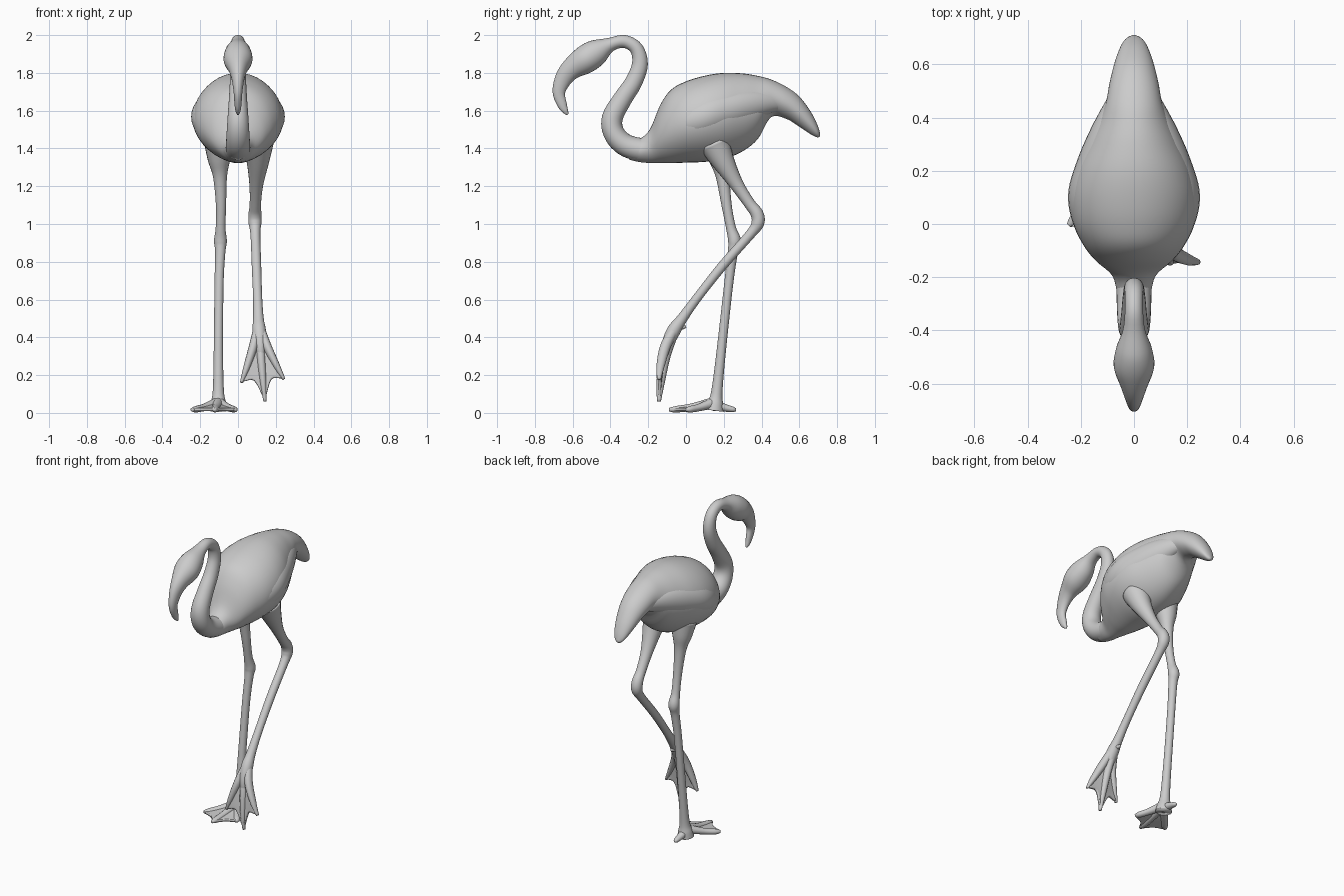
import bpy, math
from mathutils import Vector


def spline(pts, steps=5):
    """Catmull-Rom through tuples of any length."""
    out = []
    for i in range(len(pts) - 1):
        a, b, c, d = (pts[max(i - 1, 0)], pts[i], pts[i + 1], pts[min(i + 2, len(pts) - 1)])
        for s in range(steps):
            t = s / steps
            out.append([0.5 * (2 * q + (r - p) * t + (2 * p - 5 * q + 4 * r - w) * t * t
                               + (3 * q - p - 3 * r + w) * t ** 3)
                        for p, q, r, w in zip(a, b, c, d)])
    return out + [list(pts[-1])]


def make(name, verts, faces):
    me = bpy.data.meshes.new(name)
    me.from_pydata(verts, [], faces)
    me.polygons.foreach_set("use_smooth", [True] * len(me.polygons))
    ob = bpy.data.objects.new(name, me)
    bpy.context.collection.objects.link(ob)
    return ob


def loft(name, stations, segs=24, axis=None, pinch=0.0):
    """Elliptic sections (x, y, z, half width, half depth) along a smooth path."""
    st = spline(stations)
    verts, faces = [], []
    for i, (x, y, z, rw, rd) in enumerate(st):
        nxt, prv = st[min(i + 1, len(st) - 1)], st[max(i - 1, 0)]
        t = axis or (Vector(nxt[:3]) - Vector(prv[:3])).normalized()
        side = (Vector((1, 0, 0)) - t * t.x).normalized()
        up = side.cross(t)
        for k in range(segs):
            a = math.tau * k / segs
            c, s = math.cos(a), math.sin(a)
            w = c * (1 - pinch * s * s) if s < 0 else c
            verts.append(Vector((x, y, z)) + side * w * max(rw, .003) + up * s * max(rd, .003))
    n = len(st)
    for i in range(n - 1):
        for k in range(segs):
            j = (k + 1) % segs
            faces.append((i * segs + k, i * segs + j, (i + 1) * segs + j, (i + 1) * segs + k))
    faces.append(tuple(reversed(range(segs))))
    faces.append(tuple(range((n - 1) * segs, n * segs)))
    return make(name, verts, faces)


def foot(name, toes):
    """Three tapered toes joined by a concave web."""
    for i, toe in enumerate(toes):
        loft(f"{name}_toe_{i + 1}", toe, 12)
    paths = [spline(t, 8) for t in toes]
    n, m = len(paths[0]) - 1, 8

    def at(p, u):
        f = min(u * n, n - 1e-6)
        i = int(f)
        return Vector(p[i][:3]).lerp(Vector(p[i + 1][:3]), f - i)

    verts, faces = [], []
    for a, b in zip(paths, paths[1:]):
        base = len(verts)
        for r in range(n + 1):
            for k in range(m + 1):
                v = k / m
                u = r / n * (0.96 - 0.2 * math.sin(math.pi * v))
                verts.append(at(a, u).lerp(at(b, u), v))
        for r in range(n):
            for k in range(m):
                q = base + r * (m + 1) + k
                faces.append((q, q + 1, q + m + 2, q + m + 1))
    mod = make(name + "_web", verts, faces).modifiers.new("thickness", "SOLIDIFY")
    mod.thickness, mod.offset = 0.016, 0


# body and tail: upright sections (y, centre z, half width, half height)
body = [(-.30, 1.395, .055, .055), (-.245, 1.39, .066, .062), (-.19, 1.413, .085, .09),
        (-.137, 1.476, .145, .153), (-.08, 1.516, .19, .194), (0, 1.54, .228, .215),
        (.1, 1.557, .24, .228), (.2, 1.572, .222, .228), (.3, 1.591, .18, .206),
        (.38, 1.617, .142, .167), (.45, 1.665, .108, .1), (.53, 1.642, .092, .085),
        (.6, 1.595, .075, .08), (.66, 1.535, .054, .06), (.695, 1.493, .033, .034),
        (.71, 1.472, .008, .008)]
loft("body", [(0, *p) for p in body], 40, Vector((0, 1, 0)), 0.14)

# folded wings, slightly proud of the flanks
wing = [(.08, -.12, 1.50, .03, .03), (.11, -.06, 1.525, .085, .075), (.125, .03, 1.55, .113, .11),
        (.13, .13, 1.575, .116, .115), (.11, .25, 1.605, .1, .105), (.085, .36, 1.63, .077, .085),
        (.06, .46, 1.645, .048, .055), (.045, .53, 1.64, .02, .03)]
for tag, s in (("left", 1), ("right", -1)):
    loft("wing_" + tag, [(s * p[0], *p[1:]) for p in wing], 28, Vector((0, 1, 0)))

# neck, head and bent bill in one sweep
neck = [(-.15, 1.40, .065, .06), (-.23, 1.392, .066, .062), (-.325, 1.42, .064, .059),
        (-.383, 1.485, .06, .056), (-.389, 1.565, .055, .055), (-.335, 1.663, .048, .05),
        (-.278, 1.75, .043, .046), (-.244, 1.845, .038, .042), (-.262, 1.928, .035, .036),
        (-.325, 1.966, .034, .034), (-.40, 1.95, .042, .037), (-.472, 1.91, .068, .069),
        (-.537, 1.868, .076, .074), (-.607, 1.82, .05, .057), (-.651, 1.764, .033, .045),
        (-.673, 1.695, .023, .033), (-.655, 1.63, .018, .025), (-.638, 1.597, .013, .015),
        (-.626, 1.58, .005, .006)]
loft("neck_and_head", [(0, *p) for p in neck], 28)

# legs: (x, y, z, radius)
standing = [(-.1, .165, 1.43, .08), (-.1, .182, 1.34, .06), (-.095, .195, 1.25, .037),
            (-.09, .215, 1.1, .027), (-.092, .238, .98, .026), (-.093, .257, .91, .034),
            (-.094, .248, .85, .027), (-.1, .228, .7, .024), (-.103, .2, .45, .024),
            (-.104, .175, .22, .026), (-.104, .162, .1, .031), (-.104, .155, .05, .043),
            (-.104, .15, .012, .05)]
raised = [(.105, .15, 1.43, .085), (.105, .198, 1.33, .06), (.097, .268, 1.21, .037),
          (.092, .335, 1.11, .03), (.09, .375, 1.055, .034), (.09, .38, 1.005, .034),
          (.092, .34, .945, .026), (.098, .19, .775, .025), (.104, .06, .61, .024),
          (.108, -.02, .5, .028), (.112, -.065, .435, .036), (.118, -.1, .36, .03),
          (.122, -.118, .3, .015)]
for nm, pts in (("standing_leg", standing), ("raised_leg", raised)):
    loft(nm, [(*p, p[3]) for p in pts], 20)

# feet: toes as (x, y, z, half width, half depth)
foot("standing_foot", [
    [(-.104, .15, .055, .03, .03), (x * .5 - .052, y * .5 + .075, .03, .022, .02),
     (x * .85 - .015, y * .85 + .022, .019, .02, .017), (x, y, .017, .01, .009)]
    for x, y in ((-.245, -.005), (-.125, -.09), (-.01, .0))])
loft("standing_hind_toe", [(-.104, .15, .04, .03, .03), (-.104, .21, .026, .022, .02),
                           (-.104, .25, .018, .016, .014), (-.104, .265, .016, .007, .007)], 12)
foot("raised_foot", [
    [(.11, -.04, .475, .022, .022), (.11 + .3 * (x - .11), -.105, .475 + .38 * (z - .475), .024, .028),
     (.11 + .7 * (x - .11), -.134, .475 + .75 * (z - .475), .018, .022), (x, -.143, z, .008, .01)]
    for x, z in ((.018, .16), (.143, .06), (.243, .178))])
loft("raised_hind_toe", [(.11, -.05, .46, .018, .016), (.108, -.02, .453, .015, .012),
                         (.106, .0, .458, .006, .006)], 12)
